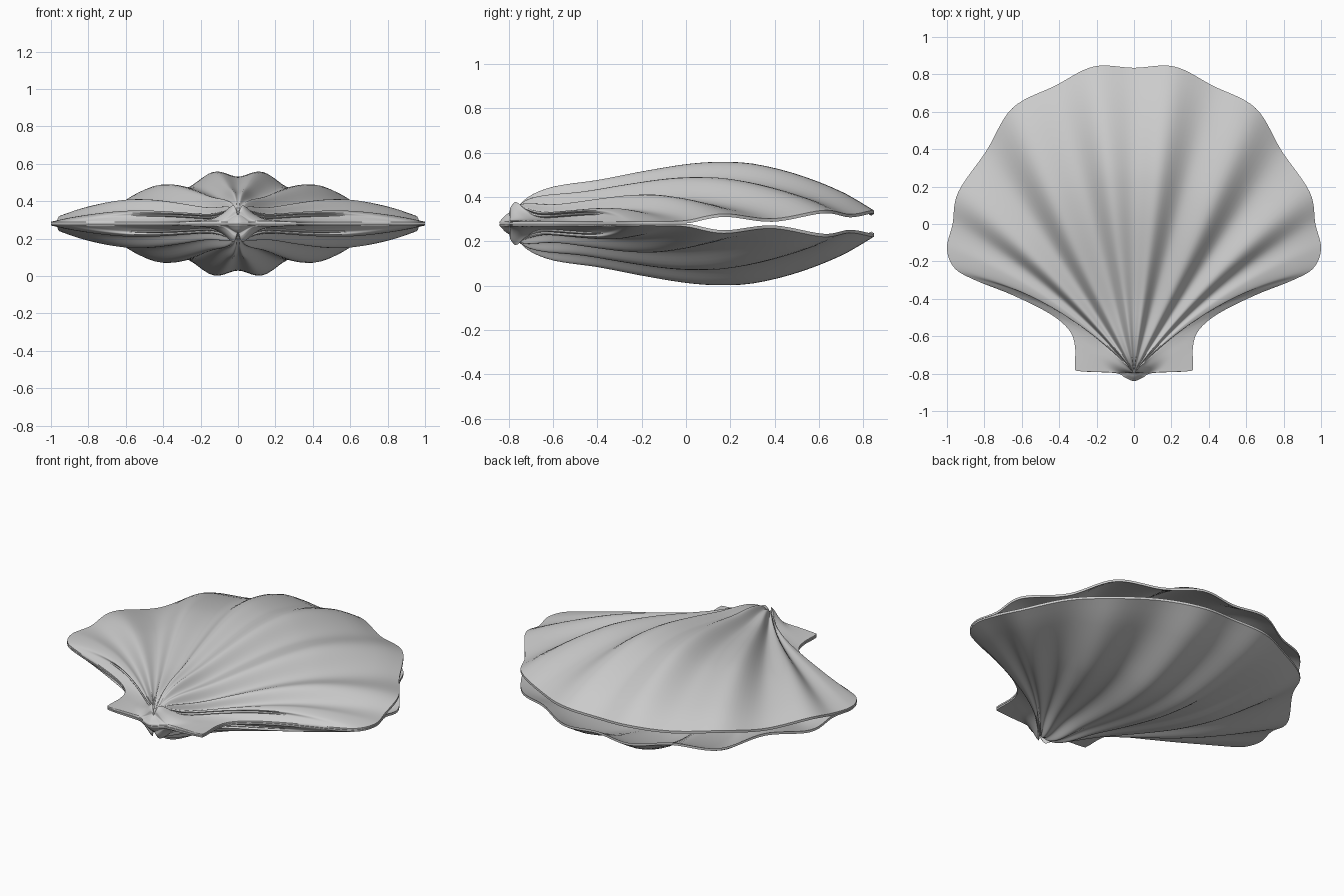
import bpy, bmesh
from mathutils import Vector

MID = 0.28                       # height of the seam between the valves
BEAK = Vector((0, -0.795))       # where all ribs meet
PEAK = 0.25                      # greatest crest height
EDGE = 0.01                      # rim height above the seam
WALL = 0.014                     # shell thickness

# Half of the rim, from back centre round to the beak:
# x, y, sideways bow of the ray, crest height, rim lift
RIM = [
    (0, .835, 0, .228, .05),
    (.215, .842, 0, .25, .06),
    (.42, .74, 0, .175, .042),
    (.65, .62, -.01, .18, .06),
    (.79, .39, .01, .1, .022),
    (.94, .17, .04, .108, .044),
    (.97, 0, .06, .055, .014),
    (1, -.13, .075, .06, .01),
    (.96, -.235, .08, .05, .01),
    (.85, -.3, .09, .036, .01),
    (.65, -.38, .065, .022, .01),
    (.45, -.48, .03, .012, .01),
    (.345, -.57, .01, .01, .01),
    (.315, -.66, 0, .01, .01),
    (.315, -.765, 0, .006, .01),
    (.29, -.787, 0, .006, .01),
    (.1, -.797, 0, .01, .01),
    (.05, -.82, 0, .01, .01),
    (0, -.84, 0, .01, .01),
]

# Arch of a ray from beak to rim: distance, share of crest height
ARCH = [(0, .13), (.028, .31), (.058, .47), (.12, .62), (.242, .73),
        (.365, .87), (.488, .98), (.58, 1), (.672, .94), (.794, .71),
        (.917, .35), (1, 0)]


def spline(a, b, c, d, f):
    """Catmull-Rom blend between b and c."""
    return [q + f / 2 * ((r - p) + f * (2 * p - 5 * q + 4 * r - s
                         + f * (3 * q - p - 3 * r + s)))
            for p, q, r, s in zip(a, b, c, d)]


def arch(t):
    """Smooth interpolation of the arch profile."""
    i = max(n for n in range(len(ARCH) - 1) if ARCH[n][0] <= t)
    (t0, h0), (t1, h1) = ARCH[i], ARCH[i + 1]
    before = ARCH[max(i - 1, 0)]
    after = ARCH[min(i + 2, len(ARCH) - 1)]
    m0 = (h1 - before[1]) / (t1 - before[0])
    m1 = (after[1] - h0) / (after[0] - t0)
    w, f = t1 - t0, (t - t0) / (t1 - t0)
    return (h0 + (h1 - h0) * f * f * (3 - 2 * f)
            + w * m0 * f * (1 - f) ** 2 - w * m1 * f * f * (1 - f))


def rim_rays(steps=7):
    """Whole closed rim as evenly subdivided keys."""
    keys = [(-k[0],) + k[1:] for k in RIM[-2:0:-1]] + RIM
    count = len(keys)
    return [spline(*(keys[(i + j) % count] for j in (-1, 0, 1, 2)), n / steps)
            for i in range(count) for n in range(steps)]


def ray_points(x, y, bow, crest, lift, rings):
    """Points of the outer surface along one ray, without the beak."""
    chord = Vector((x, y)) - BEAK
    length = chord.length
    across = Vector((-chord.y, chord.x)).normalized() * (1 if x > 0 else -1)
    # Ribs melt into one dome near the beak, which reaches least sideways
    reach = .12 + .28 * max(0, chord.y / length)
    for n in range(1, rings + 1):
        t = (n / rings) ** 1.4
        p = BEAK + chord * t + across * (bow * 4 * t * (1 - t))
        melt = max(0, 1 - t * length / reach) ** 3
        dome = ARCH[0][1] * (1 - t * t)
        shape = dome + (arch(t) - dome) * min(1, length / .5)
        height = crest + (PEAK - crest) * melt
        yield p.x, p.y, EDGE + (lift - EDGE) * t * t + height * shape


def make_valve(name, side, material, rings=36):
    bm = bmesh.new()
    rays = [list(ray_points(*key, rings)) for key in rim_rays()]
    top = EDGE + PEAK * ARCH[0][1]
    layers = []
    # Outer skin, then inner skin
    for drop in (0, WALL):
        def vert(x, y, z):
            return bm.verts.new((x, y, MID + side * max(z - drop, .001)))
        pole = vert(BEAK.x, BEAK.y, top)
        columns = [[vert(*p) for p in ray] for ray in rays]
        for i, a in enumerate(columns):
            b = columns[i - 1]
            bm.faces.new((pole, a[0], b[0]))
            for n in range(rings - 1):
                bm.faces.new((a[n], a[n + 1], b[n + 1], b[n]))
        layers.append(columns)
    # Close the rim between the skins
    outer, inner = layers
    for i in range(len(outer)):
        bm.faces.new((outer[i][-1], outer[i - 1][-1],
                      inner[i - 1][-1], inner[i][-1]))
    bmesh.ops.recalc_face_normals(bm, faces=bm.faces[:])
    mesh = bpy.data.meshes.new(name)
    bm.to_mesh(mesh)
    bm.free()
    mesh.materials.append(material)
    valve = bpy.data.objects.new(name, mesh)
    bpy.context.collection.objects.link(valve)
    bpy.ops.object.select_all(action='DESELECT')
    valve.select_set(True)
    bpy.context.view_layer.objects.active = valve
    bpy.ops.object.shade_smooth_by_angle(angle=.9)


cube = bpy.data.objects.get("Cube")
if cube:
    bpy.data.objects.remove(cube, do_unlink=True)

grey = bpy.data.materials.new("shell_grey")
grey.use_nodes = True
colour = (.6, .6, .6, 1)
grey.diffuse_color = colour
grey.node_tree.nodes["Principled BSDF"].inputs["Base Color"].default_value = colour

make_valve("upper_valve", 1, grey)
make_valve("lower_valve", -1, grey)
